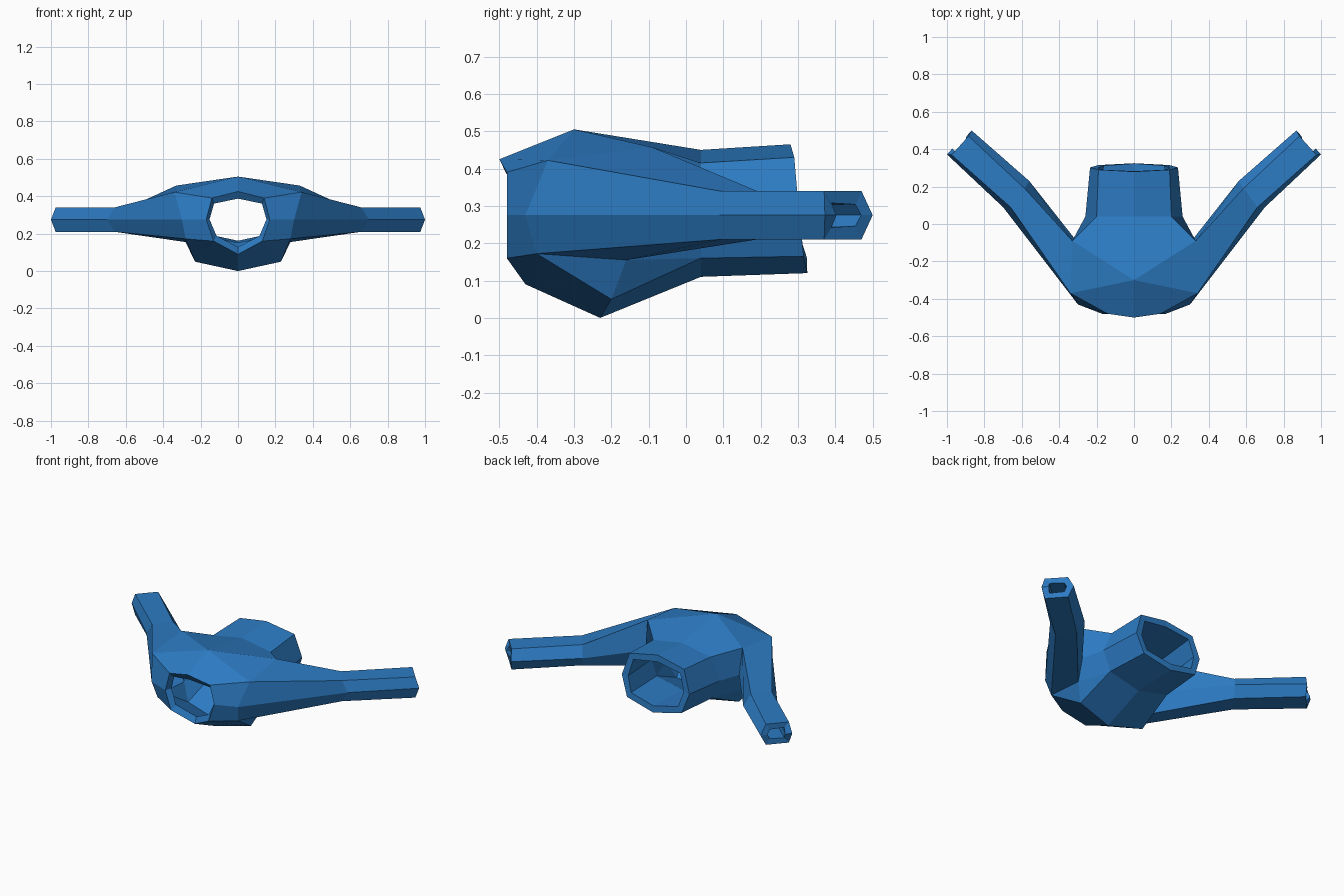
import bpy, bmesh

if "Cube" in bpy.data.objects:
    bpy.data.objects.remove(bpy.data.objects["Cube"])

# Right half of the body: rings run top, upper side, side, lower side, bottom
front = [(0, -.5, .425), (.14, -.48, .39), (.17, -.48, .275), (.13, -.48, .16), (0, -.43, .09)]
belly = [(0, -.3, .505), (.23, -.2, .05), (0, -.23, 0)]           # top, lower side, bottom
neck = [(0, .04, .45), (.2, .04, .415), (.26, .04, .28), (.21, .04, .16), (0, .04, .11)]
back = [(0, .28, .465), (.19, .29, .43), (.235, .302, .29), (.19, .315, .165), (0, .325, .12)]

# Right arm: hexagons run top outer, top inner, mid inner, low inner, low outer, mid outer
shoulder = [(.34, -.37, .422), (.33, -.09, .457), (.30, -.1, .275),
            (.28, -.16, .155), (.28, -.4, .172), (.30, -.43, .275)]


def hexagon(outer, inner, flat_outer, flat_inner, z=.275, h=.065):
    """Upright hexagon from its two side points and the ends of its flat top and bottom."""
    return [(*flat_outer, z + h), (*flat_inner, z + h), (*inner, z),
            (*flat_inner, z - h), (*flat_outer, z - h), (*outer, z)]


elbow = hexagon((.7, .09), (.56, .23), (.66, .09), (.585, .19))
tip = hexagon((1, .372), (.868, .5), (.975, .37), (.885, .47))

bm = bmesh.new()


def ring(points):
    return [bm.verts.new(p) for p in points]


def bridge(a, b, closed):
    n = len(a)
    for i in range(n if closed else n - 1):
        j = (i + 1) % n
        bm.faces.new((a[i], a[j], b[j], b[i]))


F, B, N, K = ring(front), ring(belly), ring(neck), ring(back)
S, E, T = ring(shoulder), ring(elbow), ring(tip)

# Rear duct and arm tube
bridge(N, K, False)
bridge(S, E, True)
bridge(E, T, True)

# Junction between the front opening, the arm root and the rear duct
top, low, bottom = B
to, ti, mi, li, lo, mo = S
for f in [(F[0], F[1], to, top), (F[1], F[2], mo, to), (F[2], F[3], lo, mo),
          (F[3], low, lo), (F[3], F[4], bottom, low), (low, li, lo), (top, to, ti),
          (top, ti, N[1], N[0]), (ti, mi, N[2], N[1]), (mi, li, N[3], N[2]),
          (li, low, N[3]), (low, bottom, N[4], N[3])]:
    bm.faces.new(f)

# Make all normals point outward
bmesh.ops.recalc_face_normals(bm, faces=bm.faces[:])
bm.normal_update()
roof = next(f for f in bm.faces if top in f.verts and ti in f.verts and to in f.verts)
if roof.normal.z < 0:
    bmesh.ops.reverse_faces(bm, faces=bm.faces[:])

mesh = bpy.data.meshes.new("branching_pipe")
bm.to_mesh(mesh)
bm.free()
pipe = bpy.data.objects.new("branching_pipe", mesh)
bpy.context.collection.objects.link(pipe)

# Mirror to the left side, then give the hollow shell its wall
mirror = pipe.modifiers.new("mirror", 'MIRROR')
mirror.use_clip = True
wall = pipe.modifiers.new("wall", 'SOLIDIFY')
wall.thickness = .042
wall.offset = -1
wall.use_even_offset = False

# Blue finish
blue = bpy.data.materials.new("blue")
blue.diffuse_color = (.026, .2, .55, 1)
blue.use_nodes = True
blue.node_tree.nodes["Principled BSDF"].inputs["Base Color"].default_value = blue.diffuse_color
mesh.materials.append(blue)
